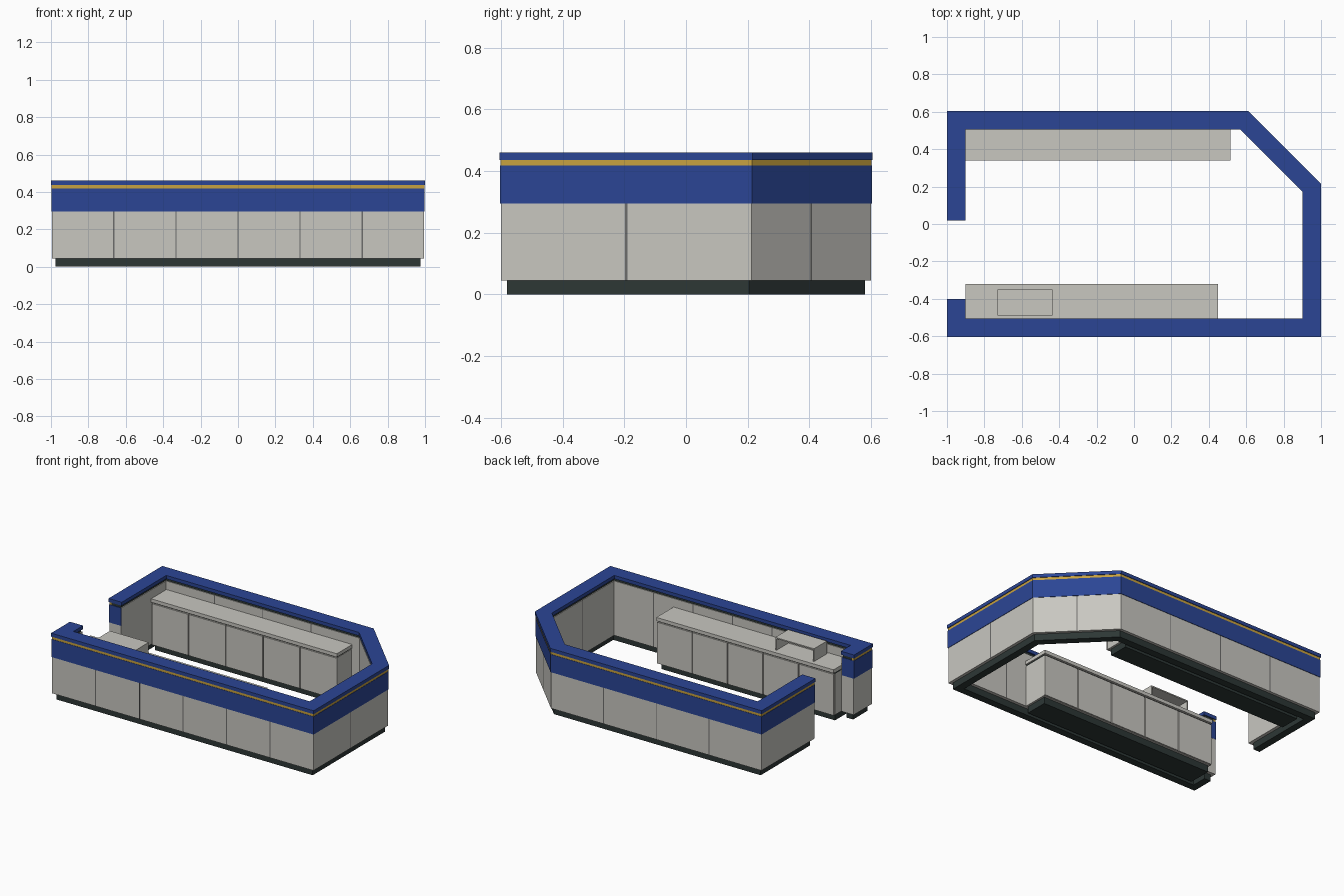
import bpy, bmesh
from mathutils import Vector

cube = bpy.data.objects.get("Cube")
if cube:
    bpy.data.objects.remove(cube, do_unlink=True)


def material(name, rgb):
    m = bpy.data.materials.new(name)
    m.use_nodes = True
    m.diffuse_color = (*rgb, 1)
    bsdf = m.node_tree.nodes["Principled BSDF"]
    bsdf.inputs["Base Color"].default_value = (*rgb, 1)
    bsdf.inputs["Roughness"].default_value = 0.6
    return m


BLUE = material("royal blue", (0.024, 0.06, 0.30))
GOLD = material("gold trim", (0.58, 0.36, 0.05))
GREY = material("light grey", (0.58, 0.57, 0.53))
SEAM = material("seam grey", (0.15, 0.15, 0.145))
DARK = material("dark plinth", (0.026, 0.038, 0.036))


def prisms(name, outlines, z0, z1, mat):
    """One object made of upright prisms over flat outlines."""
    bm = bmesh.new()
    for pts in outlines:
        face = bm.faces.new([bm.verts.new((p[0], p[1], z0)) for p in pts])
        ext = bmesh.ops.extrude_face_region(bm, geom=[face], use_keep_orig=True)
        top = [g for g in ext["geom"] if isinstance(g, bmesh.types.BMVert)]
        bmesh.ops.translate(bm, verts=top, vec=(0, 0, z1 - z0))
    bmesh.ops.recalc_face_normals(bm, faces=bm.faces)
    mesh = bpy.data.meshes.new(name)
    bm.to_mesh(mesh)
    bm.free()
    mesh.materials.append(mat)
    obj = bpy.data.objects.new(name, mesh)
    bpy.context.collection.objects.link(obj)
    return obj


def rect(x0, x1, y0, y1):
    return [(x0, y0), (x1, y0), (x1, y1), (x0, y1)]


# Outer line of the booth wall, clockwise from the gap on the left
PATH = [Vector(p) for p in ((-1, 0.02), (-1, 0.605), (0.61, 0.605), (1, 0.215),
                            (1, -0.605), (-1, -0.605), (-1, -0.4))]
PANELS = (1, 4, 2, 2, 6, 1)


def offset(d, trim=0.0):
    """The wall line moved inward by d with mitred corners and trimmed ends."""
    dirs = [(b - a).normalized() for a, b in zip(PATH, PATH[1:])]
    norms = [Vector((u.y, -u.x)) for u in dirs]
    pts = [PATH[0] + norms[0] * d + dirs[0] * trim]
    for p, a, b in zip(PATH[1:-1], norms, norms[1:]):
        pts.append(p + (a + b) * (d / (1 + a.dot(b))))
    pts.append(PATH[-1] + norms[-1] * d - dirs[-1] * trim)
    return pts


def wall_run(name, d0, d1, z0, z1, mat, trim=0.0):
    return prisms(name, [offset(d0, trim) + offset(d1, trim)[::-1]], z0, z1, mat)


def wall_seams(name, d0, d1, z0, z1, width=0.007):
    """Narrow strips where neighbouring wall panels meet."""
    a, b = offset(d0), offset(d1)
    strips = []
    for i, n in enumerate(PANELS):
        half = width / 2 / (PATH[i + 1] - PATH[i]).length
        for k in range(1, n):
            lo, hi = k / n - half, k / n + half
            strips.append([a[i].lerp(a[i + 1], lo), a[i].lerp(a[i + 1], hi),
                           b[i].lerp(b[i + 1], hi), b[i].lerp(b[i + 1], lo)])
    prisms(name, strips, z0, z1, SEAM)


# Booth wall
wall_run("wall_plinth", 0.025, 0.075, 0, 0.045, DARK, 0.025)
wall_run("wall_panels", 0.005, 0.094, 0.045, 0.295, GREY, 0.003)
wall_run("blue_fascia", 0.002, 0.094, 0.295, 0.418, BLUE, 0.002)
wall_run("inner_lining", 0.092, 0.097, 0.045, 0.42, GREY, 0.004)
wall_run("cap_reveal", 0.015, 0.09, 0.418, 0.436, DARK, 0.006)
wall_run("gold_band", 0.004, 0.018, 0.418, 0.436, GOLD, 0.004)
wall_run("wall_cap", 0, 0.1, 0.436, 0.46, BLUE)
wall_seams("outer_seams", 0.0045, 0.008, 0.046, 0.295)
wall_seams("inner_seams", 0.095, 0.0975, 0.046, 0.419)


# Counters with doors along the side facing the middle
def counter(name, x0, x1, back, front, doors=5):
    s = 1 if front > back else -1

    def slab(part, xa, xb, ya, yb, z0, z1, mat):
        lo, hi = sorted((ya, yb))
        prisms(f"{name}_{part}", [rect(xa, xb, lo, hi)], z0, z1, mat)

    slab("plinth", x0 + 0.01, x1 - 0.02, back, front - s * 0.03, 0, 0.045, DARK)
    slab("body", x0, x1 - 0.006, back, front - s * 0.014, 0.045, 0.328, GREY)
    slab("reveal", x0, x1 - 0.01, back, front - s * 0.016, 0.328, 0.338, DARK)
    slab("seam_backing", x0 + 0.004, x1 - 0.01, front - s * 0.014,
         front - s * 0.012, 0.048, 0.325, SEAM)
    slab("top", x0, x1, back, front, 0.338, 0.362, GREY)
    step = (x1 - x0) / doors
    lo, hi = sorted((front - s * 0.012, front - s * 0.004))
    prisms(f"{name}_doors",
           [rect(x0 + k * step + 0.003, x0 + (k + 1) * step - 0.003, lo, hi)
            for k in range(doors)], 0.045, 0.328, GREY)


counter("back_counter", -0.9, 0.515, 0.507, 0.34)
counter("front_counter", -0.9, 0.45, -0.507, -0.32)

# Small open-fronted box on the front counter
X0, X1, Y0, Y1, T = -0.73, -0.435, -0.49, -0.35, 0.008
prisms("box_sides", [rect(X0, X0 + T, Y0, Y1), rect(X1 - T, X1, Y0, Y1),
                     rect(X0 + T, X1 - T, Y0, Y0 + T)], 0.362, 0.442, GREY)
prisms("box_top", [rect(X0, X1, Y0, Y1)], 0.442, 0.45, GREY)
